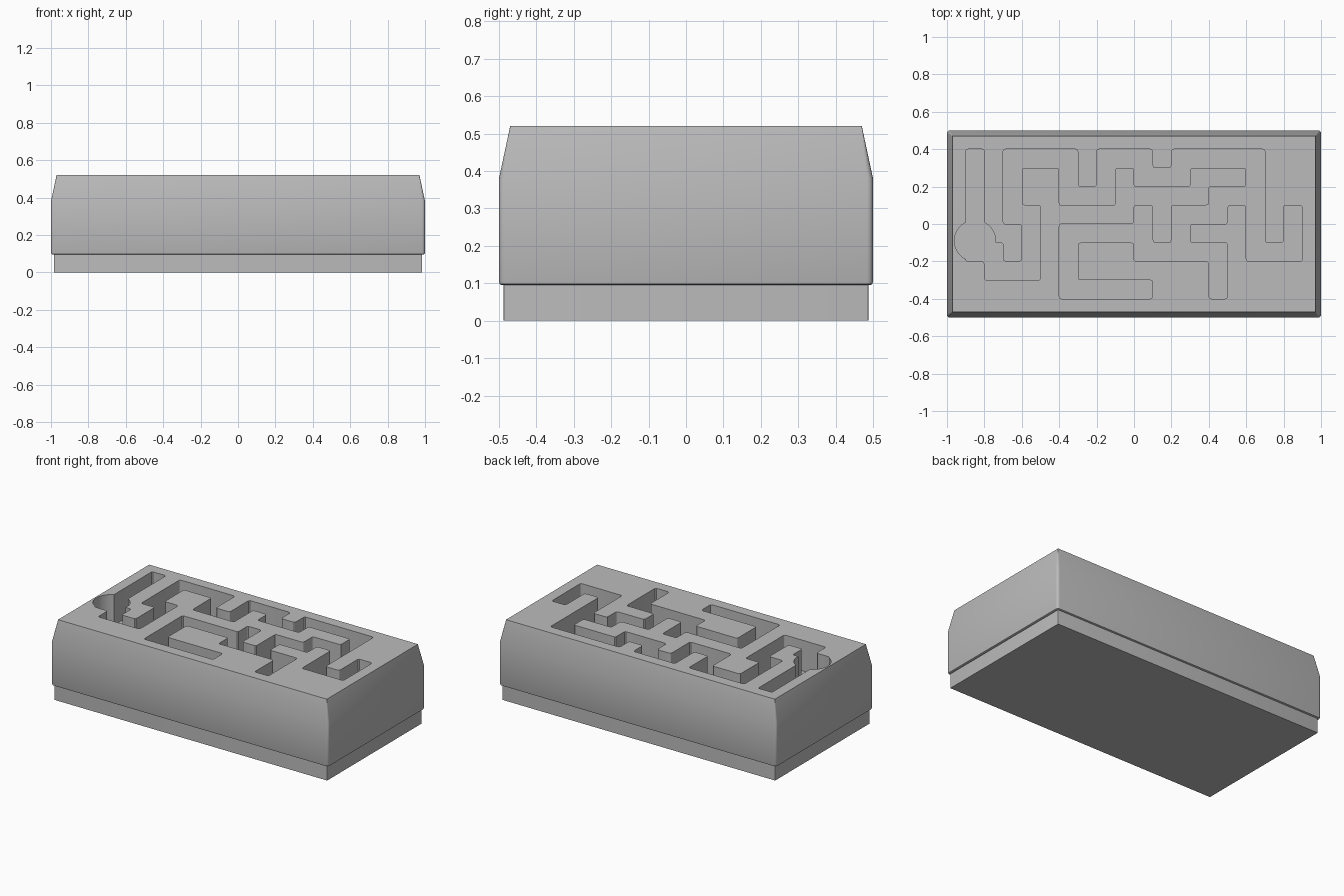
import bpy
import bmesh
import math
from mathutils import Vector

cube = bpy.data.objects.get("Cube")
if cube:
    bpy.data.objects.remove(cube, do_unlink=True)

TOP, FLOOR, CELL = 0.52, 0.32, 0.1

grey = bpy.data.materials.new("plain grey")
grey.use_nodes = True
grey.diffuse_color = (0.5, 0.5, 0.5, 1)
grey.node_tree.nodes["Principled BSDF"].inputs["Base Color"].default_value = (0.5, 0.5, 0.5, 1)


def rounded_rect(half_x, half_y, radius, steps=5):
    """Counter-clockwise outline of a rectangle with round corners."""
    points = []
    for quarter, (sx, sy) in enumerate([(1, 1), (-1, 1), (-1, -1), (1, -1)]):
        for i in range(steps):
            a = (quarter + i / (steps - 1)) * math.pi / 2
            points.append((sx * (half_x - radius) + radius * math.cos(a),
                           sy * (half_y - radius) + radius * math.sin(a)))
    return points


def loft(name, rings):
    """Solid through a stack of (z, outline) rings with equal point counts."""
    bm = bmesh.new()
    loops = [[bm.verts.new((x, y, z)) for x, y in outline] for z, outline in rings]
    for low, high in zip(loops, loops[1:]):
        n = len(low)
        for i in range(n):
            j = (i + 1) % n
            bm.faces.new((low[i], low[j], high[j], high[i]))
    bm.faces.new(reversed(loops[0]))
    bm.faces.new(loops[-1])
    bmesh.ops.recalc_face_normals(bm, faces=bm.faces)
    mesh = bpy.data.meshes.new(name)
    bm.to_mesh(mesh)
    bm.free()
    mesh.materials.append(grey)
    obj = bpy.data.objects.new(name, mesh)
    bpy.context.collection.objects.link(obj)
    return obj


def walk(start, moves):
    """Corner points of a closed walk on the grid, one letter per cell."""
    step = {"r": (1, 0), "l": (-1, 0), "u": (0, 1), "d": (0, -1)}
    pos, corners, last = Vector(start), [], None
    for m in moves.replace(" ", ""):
        if m != last:
            corners.append(pos.copy())
        pos += Vector(step[m]) * CELL
        last = m
    return corners


def fillet(corners, radius, steps=4):
    """Round every corner of a closed outline with a short curve."""
    points, n = [], len(corners)
    for i, c in enumerate(corners):
        a = c + (corners[i - 1] - c).normalized() * radius
        b = c + (corners[(i + 1) % n] - c).normalized() * radius
        for k in range(steps):
            t = k / (steps - 1)
            points.append(tuple(a * (1 - t) ** 2 + c * 2 * t * (1 - t) + b * t ** 2))
    return points


def carve(target, cutter):
    cutter.hide_render = True
    mod = target.modifiers.new("carve", "BOOLEAN")
    mod.operation, mod.solver, mod.object = "DIFFERENCE", "EXACT", cutter
    bpy.context.view_layer.objects.active = target
    bpy.ops.object.modifier_apply(modifier=mod.name)
    bpy.data.objects.remove(cutter, do_unlink=True)


# Plinth under the block
plinth = loft("base_plinth", [(0, rounded_rect(0.985, 0.4875, 0.003)),
                              (0.1, rounded_rect(0.985, 0.4875, 0.003))])

# Block with softened lower edges and sloping upper sides
block = loft("maze_block", [(0.095, rounded_rect(0.992, 0.492, 0.012)),
                            (0.098, rounded_rect(0.998, 0.498, 0.015)),
                            (0.105, rounded_rect(1, 0.5, 0.016)),
                            (0.38, rounded_rect(1, 0.5, 0.016)),
                            (TOP, rounded_rect(0.97, 0.47, 0.002))])

# Winding channel, traced once around its outline
route = ("r ddddd r d r uu l uuuu rrrr dd r uu rrr d r u rrrrr ddddd r uu r ddd lll uuu "
         "l d ll d rr ddd l uu llll u lll dd rrrr d lllll uuuu rrrr u r dd r uu rr u rr u "
         "lll d lll u l dd lll uu ll dd r dddd lll u l uuuuuu")
outline = fillet(walk((-0.9, 0.4), route), 0.015)
carve(block, loft("channel_cutter", [(FLOOR, outline), (TOP + CELL, outline)]))

# Round pocket where the channel starts
pocket = [(-0.85 + 0.11 * math.cos(i * math.tau / 48),
           -0.09 + 0.11 * math.sin(i * math.tau / 48)) for i in range(48)]
carve(block, loft("pocket_cutter", [(FLOOR, pocket), (TOP + CELL, pocket)]))

# Smooth shading with crisp edges
bpy.ops.object.select_all(action="DESELECT")
for part in (plinth, block):
    part.select_set(True)
bpy.context.view_layer.objects.active = block
bpy.ops.object.shade_smooth_by_angle(angle=math.radians(30))
